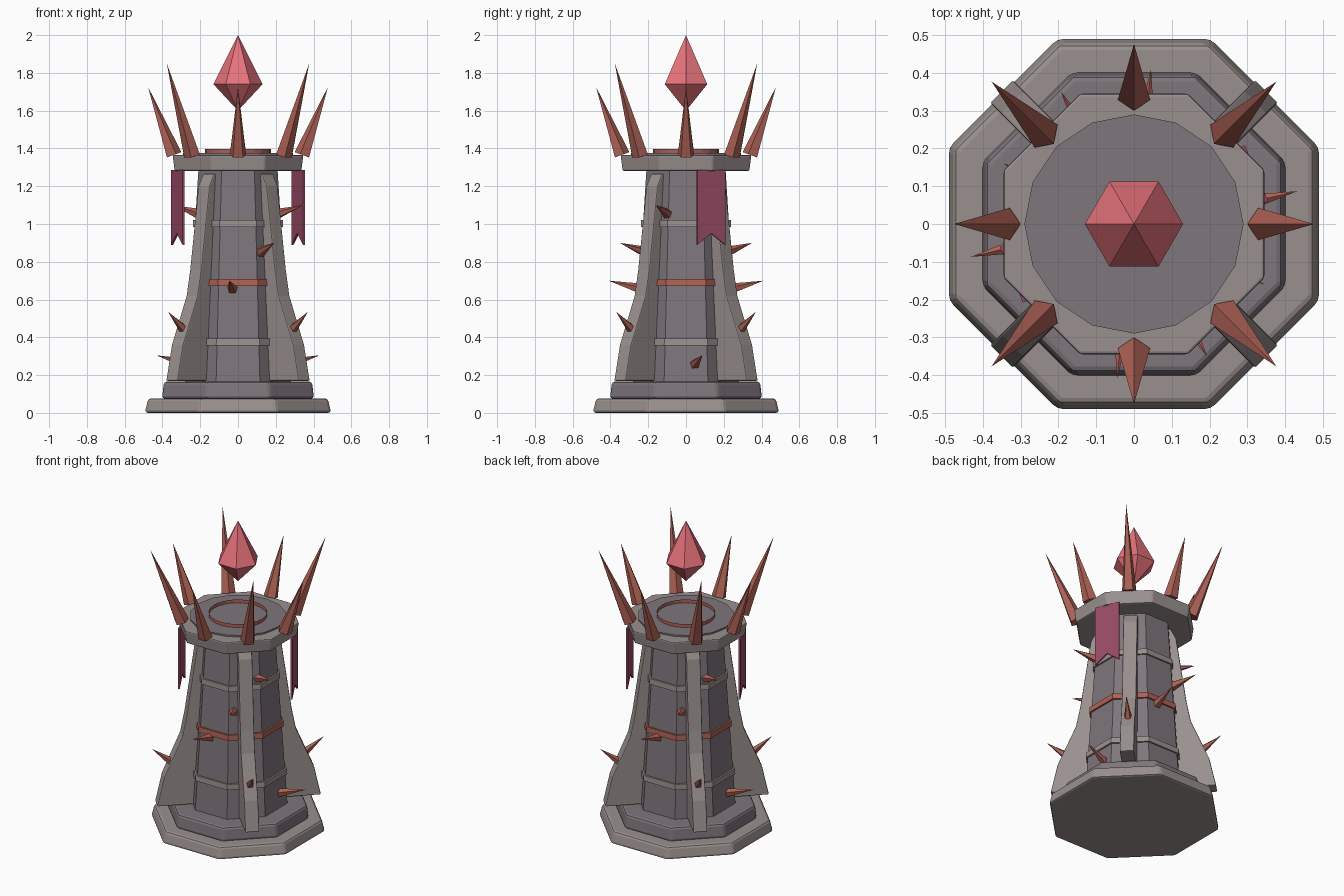
import bpy, bmesh
from math import pi, cos, sin, radians
from mathutils import Vector, Matrix

if "Cube" in bpy.data.objects:
    bpy.data.objects.remove(bpy.data.objects["Cube"])


def material(name, rgb):
    m = bpy.data.materials.new(name)
    m.diffuse_color = (*rgb, 1)
    m.use_nodes = True
    m.node_tree.nodes["Principled BSDF"].inputs["Base Color"].default_value = m.diffuse_color
    return m


TRIM = material("light_stone", (0.32, 0.28, 0.27))
STONE = material("dark_stone", (0.21, 0.18, 0.20))
RED = material("thorn_red", (0.42, 0.12, 0.09))
PINK = material("crystal_pink", (0.80, 0.17, 0.20))
CLOTH = material("banner_cloth", (0.32, 0.07, 0.13))


def finish(bm, name, mat, bevel=0):
    bmesh.ops.recalc_face_normals(bm, faces=bm.faces)
    me = bpy.data.meshes.new(name)
    bm.to_mesh(me)
    bm.free()
    me.materials.append(mat)
    ob = bpy.data.objects.new(name, me)
    bpy.context.collection.objects.link(ob)
    if bevel:
        b = ob.modifiers.new("bevel", 'BEVEL')
        b.width, b.segments, b.limit_method = bevel, 2, 'ANGLE'
        b.angle_limit = radians(40)
    return ob


def stack(name, mat, rings, n=8, start=pi / 8, bevel=0, cap=True):
    """Polygonal tower of (circumradius, z) rings; radius 0 gives a point."""
    bm = bmesh.new()
    loops = []
    for r, z in rings:
        k = n if r else 1
        loops.append([bm.verts.new((r * cos(start + 2 * pi * i / n),
                                    r * sin(start + 2 * pi * i / n), z)) for i in range(k)])
    for a, b in zip(loops, loops[1:]):
        for i in range(n):
            j = (i + 1) % n
            quad = [a[i % len(a)], a[j % len(a)], b[j % len(b)], b[i % len(b)]]
            bm.faces.new(list(dict.fromkeys(quad)))
    if cap:
        for l in (loops[0], loops[-1]):
            if len(l) > 2:
                bm.faces.new(l)
    return finish(bm, name, mat, bevel)


def octa(name, mat, rings, bevel=0):
    """Octagon stack given by apothem, flats facing the axes."""
    return stack(name, mat, [(a / cos(pi / 8), z) for a, z in rings], bevel=bevel)


def prism(name, mat, pts, thick, matrix, bevel=0):
    """Profile in local x/z, extruded along local y, centred."""
    bm = bmesh.new()
    f = bm.faces.new([bm.verts.new((x, -thick / 2, z)) for x, z in pts])
    ext = bmesh.ops.extrude_face_region(bm, geom=[f])
    bmesh.ops.translate(bm, vec=(0, thick, 0),
                        verts=[v for v in ext['geom'] if isinstance(v, bmesh.types.BMVert)])
    bm.transform(matrix)
    return finish(bm, name, mat, bevel)


def spike(name, base, tip, radius):
    """Five-sided spike between two points."""
    base, tip = Vector(base), Vector(tip)
    d = tip - base
    ob = stack(name, RED, [(radius, 0), (0, d.length)], n=5, start=pi / 2)
    ob.data.transform(Matrix.Translation(base) @ d.to_track_quat('Z', 'Y').to_matrix().to_4x4())
    return ob


def rot(deg):
    return Matrix.Rotation(radians(deg), 4, 'Z')


# Plinth and shaft
octa("base_step", TRIM, [(0.493, 0), (0.475, 0.077)], 0.015)
octa("upper_step", STONE, [(0.402, 0.075), (0.392, 0.165)], 0.015)


def shaft(z):
    return 0.28 - 0.07 * (z - 0.16) / 1.12


octa("shaft", STONE, [(shaft(0.16), 0.16), (shaft(1.285), 1.285)])

# Bands around the shaft
for z, mat in ((0.375, TRIM), (0.69, RED), (1.003, TRIM)):
    octa("shaft_band", mat, [(shaft(z) + 0.012, z - 0.018), (shaft(z) + 0.01, z + 0.018)])

# Diagonal buttresses
profile = [(0.18, 0.17), (0.497, 0.17), (0.455, 0.36), (0.345, 0.62),
           (0.318, 0.76), (0.256, 1.2), (0.222, 1.265), (0.16, 1.265)]
for a in (45, 135, 225, 315):
    prism("buttress", TRIM, profile, 0.085, rot(a), 0.006)

# Crown platform
octa("crown_slab", TRIM, [(0.335, 1.28), (0.346, 1.365)], 0.008)
stack("platform_disc", STONE, [(0.29, 1.355), (0.29, 1.375)], n=16, start=0)
stack("platform_ring", RED, [(0.175, 1.37), (0.175, 1.397)], n=24, start=0, cap=False)

# Crown spikes, long on the diagonals
for i in range(8):
    r, z = (0.533, 1.85) if i % 2 else (0.476, 1.725)
    m = rot(45 * i)
    spike("crown_spike", m @ Vector((0.342, 0, 1.365)), m @ Vector((r, 0, z)), 0.045)

# Floating crystal
stack("crystal", PINK, [(0, 1.60), (0.13, 1.74), (0, 2.0)], n=6, start=0)

# Swallow-tailed banners on opposite sides
flag = [(-0.08, 1.285), (-0.08, 0.89), (0, 0.95), (0.08, 0.89), (0.08, 1.285)]
for a in (22.5, 202.5):
    prism("banner", CLOTH, flag, 0.012,
          rot(a) @ Matrix.Translation((0.345, 0, 0)) @ rot(90))

# Thorns, repeated by half-turn symmetry
thorns = [((0.255, 0.045, 0.255), (0.432, 0.087, 0.305)),
          ((-0.028, -0.235, 0.655), (-0.045, -0.41, 0.70)),
          ((0.115, -0.21, 0.85), (0.193, -0.35, 0.90)),
          ((0.20, -0.092, 1.05), (0.345, -0.16, 1.10)),
          ((0.272, 0.272, 0.425), (0.37, 0.37, 0.535)),
          ((0.272, -0.272, 0.425), (0.37, -0.37, 0.535))]
for base, tip in thorns:
    for a in (0, 180):
        spike("thorn", rot(a) @ Vector(base), rot(a) @ Vector(tip), 0.03)
